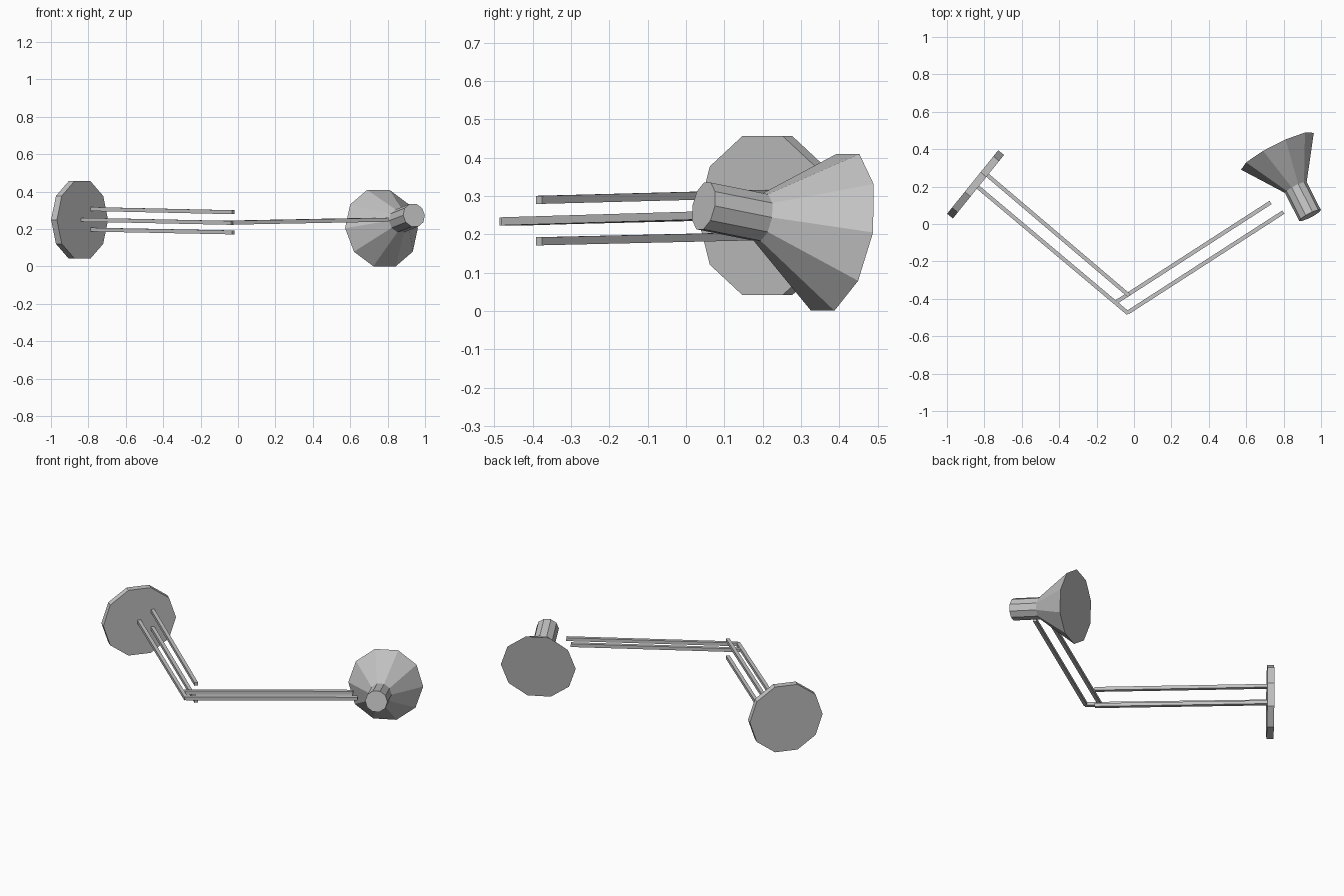
import bpy, bmesh, math
from mathutils import Vector, Matrix

if "Cube" in bpy.data.objects:
    bpy.data.objects.remove(bpy.data.objects["Cube"])

grey = bpy.data.materials.new("plain grey")
grey.diffuse_color = (0.55, 0.55, 0.55, 1)
grey.use_nodes = True
grey.node_tree.nodes["Principled BSDF"].inputs["Base Color"].default_value = grey.diffuse_color


def frame(origin, direction):
    """Matrix with local z along direction, local x level, local y upward."""
    d = Vector(direction).normalized()
    u = Vector((0, 0, 1)).cross(d).normalized()
    v = d.cross(u)
    m = Matrix((u, v, d)).transposed().to_4x4()
    m.translation = origin
    return m


def lathe(name, origin, direction, profile, sides, turn=0.0):
    """Closed faceted solid from (radius, distance) pairs along an axis."""
    bm = bmesh.new()
    rings = []
    for r, h in profile:
        rings.append([bm.verts.new((r * math.cos(turn + math.tau * i / sides),
                                    r * math.sin(turn + math.tau * i / sides), h))
                      for i in range(sides)])
    for a, b in zip(rings, rings[1:]):
        for i in range(sides):
            j = (i + 1) % sides
            bm.faces.new((a[i], a[j], b[j], b[i]))
    bm.faces.new(rings[0][::-1])
    bm.faces.new(rings[-1])
    bm.transform(frame(origin, direction))
    bmesh.ops.recalc_face_normals(bm, faces=bm.faces)
    mesh = bpy.data.meshes.new(name)
    bm.to_mesh(mesh)
    bm.free()
    mesh.materials.append(grey)
    obj = bpy.data.objects.new(name, mesh)
    bpy.context.collection.objects.link(obj)
    return obj


def rod(name, start, end, width=0.021):
    """Square bar between two points."""
    start, end = Vector(start), Vector(end)
    r = width / math.sqrt(2)
    lathe(name, start, end - start, [(r, 0), (r, (end - start).length)], 4, math.pi / 4)


# Round wall plate
lathe("wall_plate", (-0.847, 0.212, 0.249), (0.779, -0.628, 0),
      [(0.218, -0.02), (0.218, 0.02)], 10)

# Rear arm: a pair of inner rods, one above the other, and one outer rod between
for name, z0, z1 in (("rear_arm_upper_rod", 0.307, 0.290),
                     ("rear_arm_lower_rod", 0.197, 0.182)):
    rod(name, (-0.785, 0.262, z0), (-0.026, -0.383, z1))
rod("rear_arm_outer_rod", (-0.838, 0.200, 0.250), (-0.031, -0.478, 0.233))

# Front arm: two parallel rods side by side
rod("front_arm_outer_rod", (-0.033, -0.473, 0.234), (0.798, 0.063, 0.250))
rod("front_arm_inner_rod", (-0.090, -0.414, 0.234), (0.730, 0.115, 0.250))

# Lamp head: socket widening into the conical shade, closed at the mouth
back, mouth = Vector((0.941, 0.046, 0.274)), Vector((0.767, 0.389, 0.205))
length = (mouth - back).length
lathe("lamp_head", back, mouth - back,
      [(0.065, 0), (0.065, 0.17), (0.218, length)], 10)
